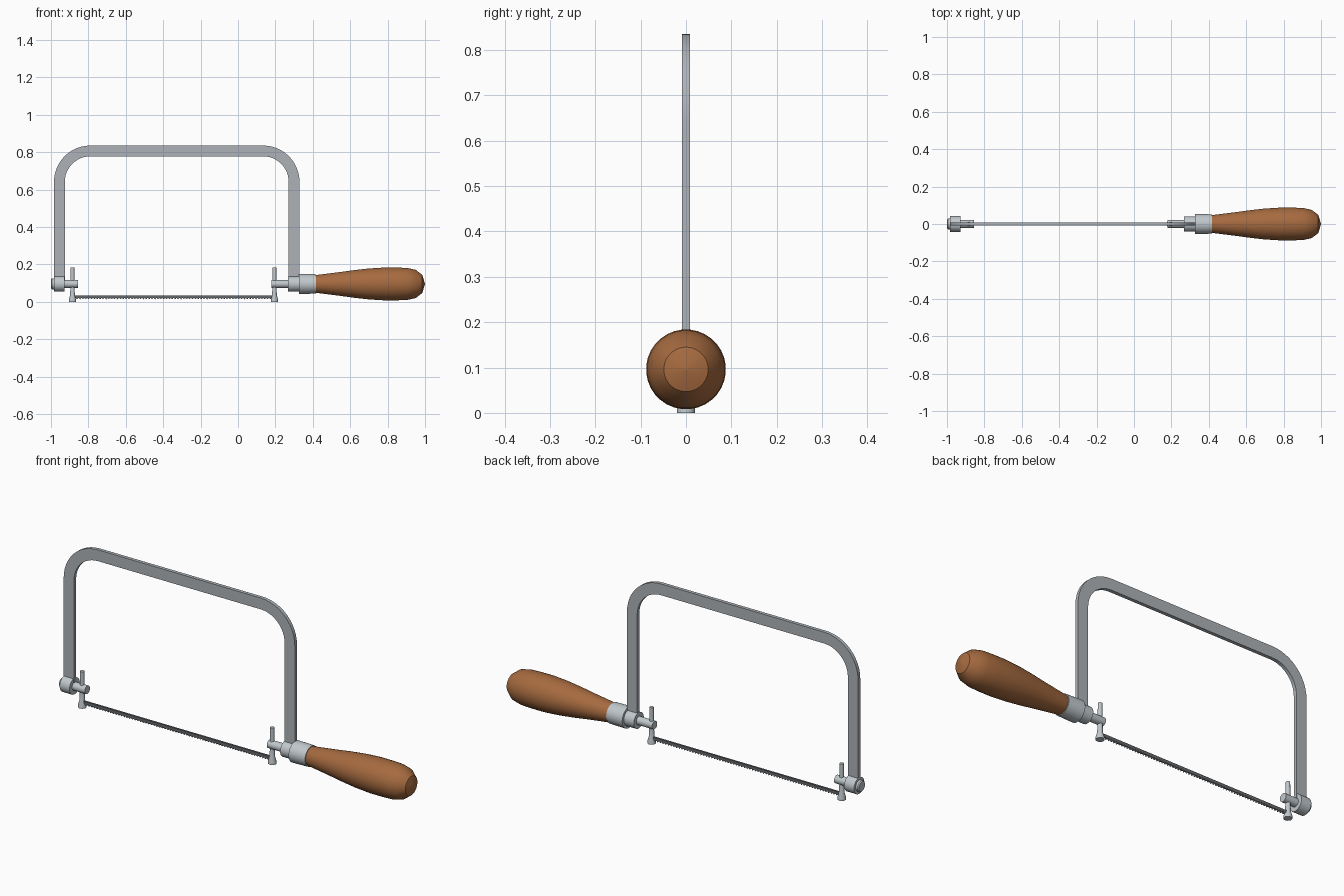
import bpy, bmesh, math
from mathutils import Vector

if "Cube" in bpy.data.objects:
    bpy.data.objects.remove(bpy.data.objects["Cube"])


def material(name, rgb):
    m = bpy.data.materials.new(name)
    m.diffuse_color = (*rgb, 1)
    m.use_nodes = True
    m.node_tree.nodes["Principled BSDF"].inputs["Base Color"].default_value = m.diffuse_color
    return m


FRAME = material("frame steel", (0.42, 0.45, 0.48))
FITTING = material("bright steel", (0.53, 0.58, 0.61))
BLADE = material("dark blade steel", (0.13, 0.14, 0.15))
WOOD = material("brown wood", (0.38, 0.145, 0.05))
AXIS_Z = 0.096


def finish(name, bm, mat, smooth=True):
    bmesh.ops.recalc_face_normals(bm, faces=bm.faces)
    me = bpy.data.meshes.new(name)
    bm.to_mesh(me)
    bm.free()
    me.materials.append(mat)
    ob = bpy.data.objects.new(name, me)
    bpy.context.collection.objects.link(ob)
    if smooth:
        bpy.ops.object.select_all(action='DESELECT')
        ob.select_set(True)
        bpy.context.view_layer.objects.active = ob
        bpy.ops.object.shade_smooth_by_angle(angle=math.radians(30))
    return ob


def lathe(name, profile, mat, sides=24, pin_x=None):
    """Revolve (position, radius) pairs about the handle axis, or upright at pin_x."""
    bm = bmesh.new()
    rings = []
    for p, r in profile:
        ring = []
        for i in range(sides):
            a = 2 * math.pi * (i + 0.5) / sides
            u, v = r * math.cos(a), r * math.sin(a)
            co = (p, u, AXIS_Z + v) if pin_x is None else (pin_x + u, v, p)
            ring.append(bm.verts.new(co))
        rings.append(ring)
    for a, b in zip(rings, rings[1:]):
        for i in range(sides):
            j = (i + 1) % sides
            bm.faces.new((a[i], a[j], b[j], b[i]))
    bm.faces.new(rings[0])
    bm.faces.new(rings[-1])
    return finish(name, bm, mat)


# Bent flat-bar frame: section swept along a rounded U
path = [(Vector((-0.955, AXIS_Z)), Vector((-1, 0)))]
for cx, start in ((-0.79, 180), (0.135, 90)):
    for k in range(13):
        a = math.radians(start - 90 * k / 12)
        n = Vector((math.cos(a), math.sin(a)))
        path.append((Vector((cx, 0.642)) + n * 0.165, n))
path.append((Vector((0.30, AXIS_Z)), Vector((1, 0))))
bm = bmesh.new()
rings = []
for c, n in path:
    ring = []
    for s, y in ((-1, -1), (1, -1), (1, 1), (-1, 1)):
        q = c + n * 0.029 * s
        ring.append(bm.verts.new((q.x, 0.009 * y, q.y)))
    rings.append(ring)
for a, b in zip(rings, rings[1:]):
    for i in range(4):
        j = (i + 1) % 4
        bm.faces.new((a[i], a[j], b[j], b[i]))
bm.faces.new(rings[0])
bm.faces.new(rings[-1])
finish("frame", bm, FRAME)

# Collars, end nut, spindles and ferrule on the handle axis
lathe("end_nut", [(-1.0, 0.024), (-0.995, 0.029), (-0.98, 0.029)], FITTING)
lathe("left_collar", [(-0.984, 0.042), (-0.928, 0.042)], FITTING)
lathe("left_spindle", [(-0.94, 0.021), (-0.856, 0.021)], FITTING)
lathe("right_spindle", [(0.178, 0.021), (0.28, 0.021)], FITTING)
lathe("right_collar", [(0.268, 0.041), (0.327, 0.041)], FITTING)
lathe("ferrule", [(0.325, 0.054), (0.417, 0.052)], FITTING, 32)

# Turned handle
lathe("handle", [(0.41, 0.047), (0.46, 0.053), (0.54, 0.063), (0.62, 0.074),
                 (0.70, 0.083), (0.78, 0.088), (0.85, 0.088), (0.905, 0.086),
                 (0.95, 0.076), (0.985, 0.049), (1.0, 0.001)], WOOD, 32)

# Blade pins with flared feet
PINS = (("left_pin", -0.885), ("right_pin", 0.195))
for name, x in PINS:
    lathe(name, [(0.0, 0.02), (0.012, 0.02), (0.035, 0.013), (0.09, 0.011),
                 (0.185, 0.010)], FITTING, 16, pin_x=x)

# Toothed blade
x0, x1, teeth = PINS[0][1], PINS[1][1], 70
step = (x1 - x0) / teeth
bm = bmesh.new()
for i in range(teeth):
    xa = x0 + i * step
    outline = [(xa, 0.035), (xa, 0.022), (xa + step * 0.7, 0.014),
               (xa + step, 0.022), (xa + step, 0.035)]
    front = [bm.verts.new((x, -0.005, z)) for x, z in outline]
    back = [bm.verts.new((x, 0.005, z)) for x, z in outline]
    bm.faces.new(front)
    bm.faces.new(back[::-1])
    for k in (1, 2, 4):
        j = (k + 1) % 5
        bm.faces.new((front[j], front[k], back[k], back[j]))
bmesh.ops.remove_doubles(bm, verts=bm.verts, dist=1e-5)
ends = [e for e in bm.edges if e.is_boundary]
bmesh.ops.holes_fill(bm, edges=ends, sides=4)
finish("blade", bm, BLADE, smooth=False)
